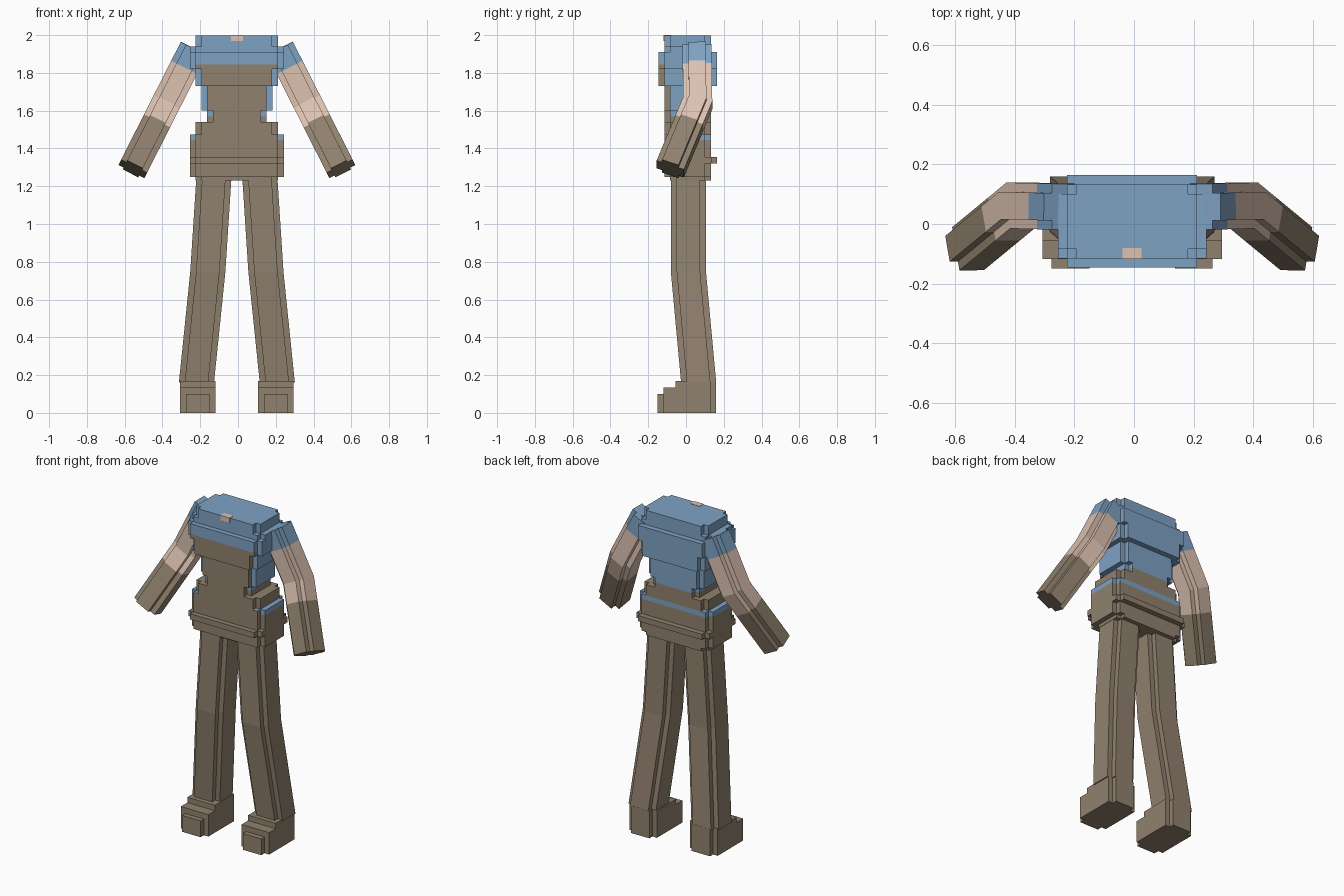
import bpy, bmesh
from mathutils import Vector

if "Cube" in bpy.data.objects:
    bpy.data.objects.remove(bpy.data.objects["Cube"], do_unlink=True)

MID = -0.006    # body centre line
NOTCH = 0.031   # depth of the square corner notches


def material(name, rgb):
    m = bpy.data.materials.new(name)
    m.use_nodes = True
    m.diffuse_color = (*rgb, 1)
    bsdf = m.node_tree.nodes["Principled BSDF"]
    bsdf.inputs["Base Color"].default_value = (*rgb, 1)
    bsdf.inputs["Roughness"].default_value = 0.9
    return m


BLUE, BROWN, SKIN = 0, 1, 2
MATS = [material("shirt_blue", (0.21, 0.36, 0.55)),
        material("overall_brown", (0.28, 0.22, 0.155)),
        material("skin_tan", (0.72, 0.54, 0.44))]


def finish(name, bm):
    bmesh.ops.recalc_face_normals(bm, faces=bm.faces)
    mesh = bpy.data.meshes.new(name)
    bm.to_mesh(mesh)
    bm.free()
    for m in MATS:
        mesh.materials.append(m)
    ob = bpy.data.objects.new(name, mesh)
    bpy.context.collection.objects.link(ob)
    return ob


def notched(hu, hv):
    """Rectangle outline with a square notch in each corner."""
    a, b = hu - NOTCH, hv - NOTCH
    quarter = [(hu, b), (a, b), (a, hv)]
    left = [(-u, v) for u, v in reversed(quarter)]
    upper = quarter + left
    return upper + [(-u, -v) for u, v in upper]


def loft(name, outline, rings, colours):
    """Join copies of an outline placed at (centre, u axis, v axis)."""
    bm = bmesh.new()
    loops = [[bm.verts.new(c + u * p + v * q) for p, q in outline] for c, u, v in rings]
    n = len(outline)
    for lower, upper, colour in zip(loops, loops[1:], colours):
        for i in range(n):
            j = (i + 1) % n
            bm.faces.new((lower[i], lower[j], upper[j], upper[i])).material_index = colour
    bm.faces.new(loops[0]).material_index = colours[0]
    bm.faces.new(loops[-1]).material_index = colours[-1]
    return finish(name, bm)


def box(name, x0, x1, y0, y1, z0, z1, colour):
    c = Vector(((x0 + x1) / 2, (y0 + y1) / 2, z0))
    hx, hy = (x1 - x0) / 2, (y1 - y0) / 2
    outline = [(hx, hy), (-hx, hy), (-hx, -hy), (hx, -hy)]
    x, y = Vector((1, 0, 0)), Vector((0, 1, 0))
    return loft(name, outline, [(c, x, y), (c + Vector((0, 0, z1 - z0)), x, y)], [colour])


# Torso: stacked notched slabs (name, half width, front, back, bottom, top, colour)
SLABS = [
    ("neck_yoke", 0.218, -0.115, 0.132, 1.94, 1.998, BLUE),
    ("shoulder_yoke", 0.249, -0.115, 0.132, 1.91, 1.94, BLUE),
    ("upper_chest", 0.249, -0.146, 0.165, 1.845, 1.91, BLUE),
    ("bib_top", 0.249, -0.146, 0.165, 1.82, 1.845, BLUE),
    ("chest", 0.218, -0.146, 0.165, 1.73, 1.82, BLUE),
    ("midriff", 0.188, -0.115, 0.132, 1.60, 1.73, BLUE),
    ("waist", 0.157, -0.115, 0.132, 1.57, 1.60, BLUE),
    ("waistband", 0.157, -0.115, 0.132, 1.54, 1.57, BROWN),
    ("upper_hip", 0.218, -0.115, 0.132, 1.475, 1.54, BROWN),
    ("hip_stripe", 0.249, -0.115, 0.132, 1.445, 1.475, BLUE),
    ("hip", 0.249, -0.115, 0.132, 1.355, 1.445, BROWN),
    ("belt", 0.249, -0.146, 0.165, 1.32, 1.355, BROWN),
    ("lower_hip", 0.249, -0.115, 0.132, 1.25, 1.32, BROWN),
    ("crotch", 0.218, -0.085, 0.132, 1.23, 1.25, BROWN),
]
X, Y = Vector((1, 0, 0)), Vector((0, 1, 0))
for name, hx, y0, y1, z0, z1, colour in SLABS:
    mid_y = (y0 + y1) / 2
    ob = loft(name, notched(hx, (y1 - y0) / 2),
              [(Vector((MID, mid_y, z)), X, Y) for z in (z0, z1)], [colour])
    # Brown apron panel on the front faces below the collar
    if z1 < 1.9:
        for f in ob.data.polygons:
            if f.center.y < y0 + 0.02 and abs(f.center.x - MID) < hx - 0.02:
                f.material_index = BROWN

# Bare skin at the collar
box("collar_skin", MID - 0.032, MID + 0.032, -0.118, -0.08, 1.97, 2.0, SKIN)

for side, s in (("right", -1), ("left", 1)):
    def at(x, y, z):
        return Vector((MID + s * x, y, z))

    # Arm: sleeve, bare arm bent at the elbow, glove
    shoulder, elbow, hand = at(0.228, 0.058, 1.93), at(0.375, 0.062, 1.64), at(0.551, -0.083, 1.292)
    upper, fore = (elbow - shoulder).normalized(), (hand - elbow).normalized()
    across = Vector((upper.z, 0, -upper.x)).normalized()
    v_up, v_fore = upper.cross(across).normalized(), fore.cross(across).normalized()
    u_fore = v_fore.cross(fore)
    bend = (v_up + v_fore) / (1 + v_up.dot(v_fore))
    rings = [(shoulder, across, v_up),
             (shoulder.lerp(elbow, 0.345), across, v_up),
             (elbow, across, bend),
             (elbow.lerp(hand, 0.31), u_fore, v_fore),
             (hand, u_fore, v_fore)]
    loft(side + "_arm", notched(0.077, 0.077), rings, [BLUE, SKIN, SKIN, BROWN])

    # Leg with a slight bend at the knee
    joints = [at(0.214, 0.067, 0.16), at(0.154, 0.013, 0.745), at(0.122, 0.013, 1.24)]
    loft(side + "_leg", notched(0.093, 0.093), [(j, X, Y) for j in joints], [BROWN, BROWN])

    # Stepped boot
    fx = MID + s * 0.207
    for part, hw, y0, y1, z0, z1 in (
            ("toe", 0.063, -0.15, -0.118, 0.0, 0.10),
            ("sole", 0.094, -0.118, 0.13, 0.0, 0.135),
            ("instep", 0.094, -0.055, 0.13, 0.135, 0.168),
            ("heel", 0.063, 0.13, 0.16, 0.0, 0.168)):
        box(f"{side}_boot_{part}", fx - hw, fx + hw, y0, y1, z0, z1, BROWN)
